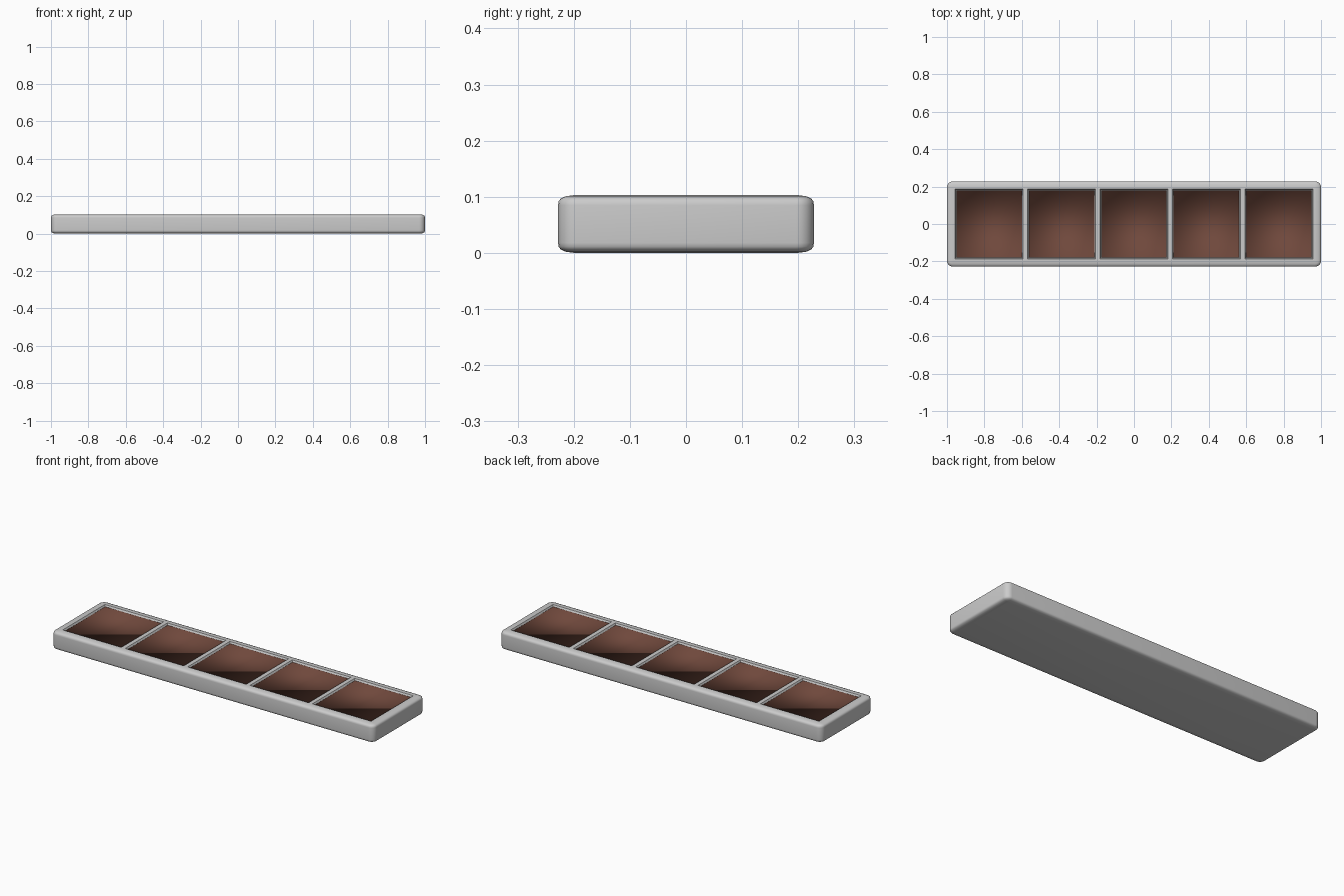
import bpy, bmesh, math

if "Cube" in bpy.data.objects:
    bpy.data.objects.remove(bpy.data.objects["Cube"])

HX, HY, H = 1.0, 0.228, 0.103
PX, PY, STEP = 0.175, 0.18, 0.3875   # pocket half sizes and spacing
FLOOR = 0.092


def make_object(name, bm, material=None):
    mesh = bpy.data.meshes.new(name)
    bm.to_mesh(mesh)
    bm.free()
    ob = bpy.data.objects.new(name, mesh)
    bpy.context.collection.objects.link(ob)
    if material:
        mesh.materials.append(material)
    return ob


def rounded_ring(bm, inset, z, radius=0.032, seg=5):
    r = max(radius - inset, 0.004)
    cx, cy = HX - inset - r, HY - inset - r
    verts = []
    for k, (sx, sy) in enumerate(((1, 1), (-1, 1), (-1, -1), (1, -1))):
        for i in range(seg + 1):
            a = math.pi / 2 * (k + i / seg)
            verts.append(bm.verts.new((sx * cx + r * math.cos(a), sy * cy + r * math.sin(a), z)))
    return verts


def rect_ring(bm, cx, hx, hy, z):
    return [bm.verts.new((cx + sx * hx, sy * hy, z))
            for sx, sy in ((1, 1), (-1, 1), (-1, -1), (1, -1))]


def skin(bm, rings, bottom=True, top=True):
    for a, b in zip(rings, rings[1:]):
        n = len(a)
        for i in range(n):
            j = (i + 1) % n
            bm.faces.new((a[i], a[j], b[j], b[i]))
    if bottom:
        bm.faces.new(rings[0][::-1])
    if top:
        bm.faces.new(rings[-1])


# Tray body with softened edges
edge = [(0.03, 0), (0.014, 0.002), (0.005, 0.006), (0.001, 0.011), (0, 0.018)]
profile = edge + [(i, H - z) for i, z in reversed(edge)]
bm = bmesh.new()
skin(bm, [rounded_ring(bm, i, z) for i, z in profile])
body = make_object("tray_frame", bm)

# Cutter for the five shallow pockets, slightly flared at the rim
bm = bmesh.new()
centres = [STEP * (i - 2) for i in range(5)]
for cx in centres:
    skin(bm, [rect_ring(bm, cx, PX + 0.001, PY + 0.001, FLOOR),
              rect_ring(bm, cx, PX + 0.008, PY + 0.008, H + 0.002)])
cutter = make_object("pocket_cutter", bm)
mod = body.modifiers.new("pockets", 'BOOLEAN')
mod.operation = 'DIFFERENCE'
mod.solver = 'EXACT'
mod.object = cutter
bpy.context.view_layer.objects.active = body
body.select_set(True)
bpy.ops.object.modifier_apply(modifier=mod.name)
bpy.data.objects.remove(cutter, do_unlink=True)
bpy.ops.object.shade_smooth_by_angle(angle=math.radians(40))

# Brown pocket linings: flat pans with a tiny lip, smooth shaded
brown = bpy.data.materials.new("brown")
brown.diffuse_color = (0.16, 0.065, 0.045, 1)
brown.use_nodes = True
brown.node_tree.nodes["Principled BSDF"].inputs["Base Color"].default_value = brown.diffuse_color
for n, cx in enumerate(centres):
    bm = bmesh.new()
    low = rect_ring(bm, cx, PX, PY, FLOOR + 0.001)
    high = rect_ring(bm, cx, PX, PY, FLOOR + 0.003)
    bm.faces.new(low)
    for i in range(4):
        j = (i + 1) % 4
        bm.faces.new((low[j], low[i], high[i], high[j]))
    for f in bm.faces:
        f.smooth = True
    make_object(f"pocket_lining_{n + 1}", bm, brown)
